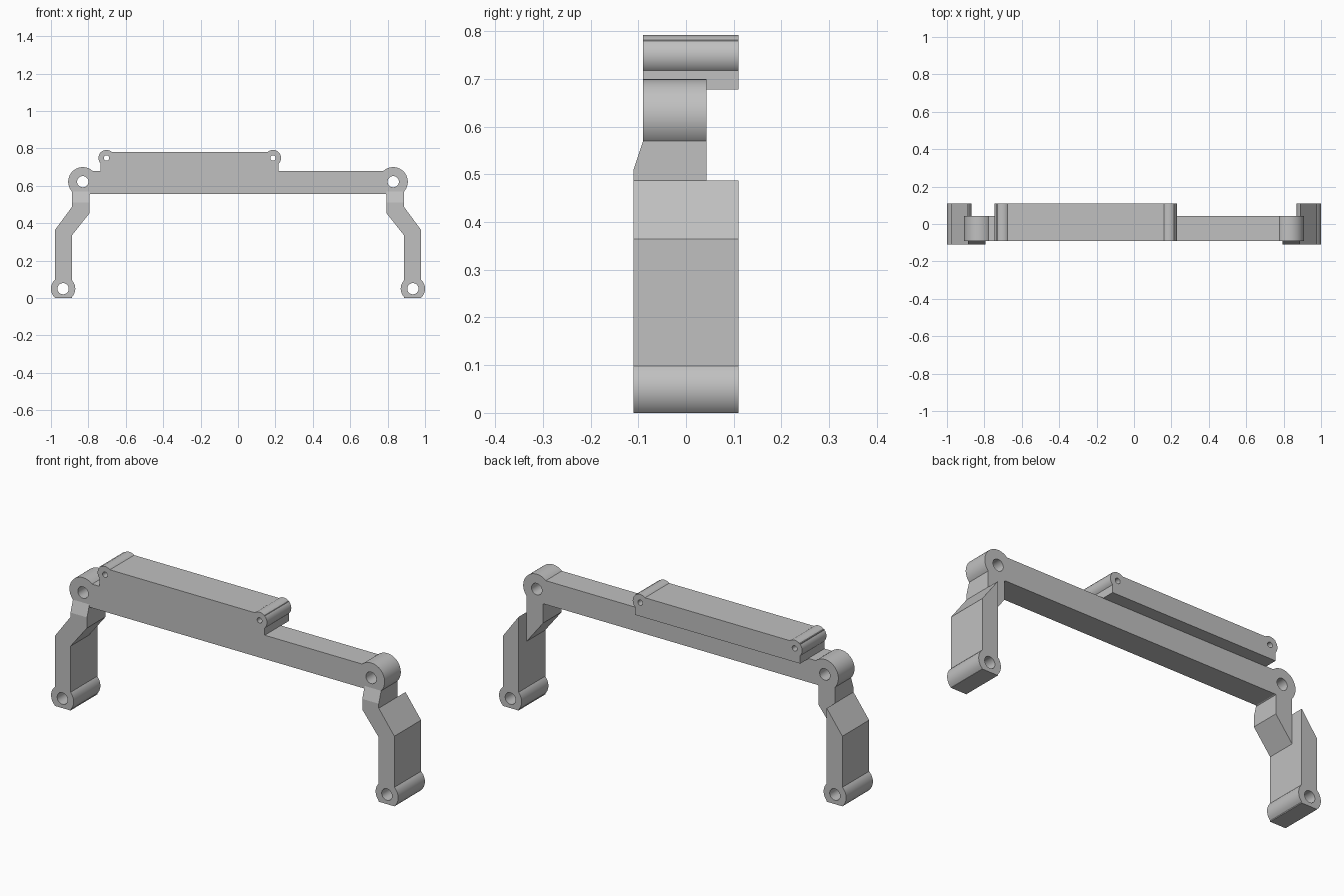
import bpy, bmesh, math

cube = bpy.data.objects.get("Cube")
if cube:
    bpy.data.objects.remove(cube, do_unlink=True)

grey = bpy.data.materials.new("mid grey")
grey.use_nodes = True
colour = (0.53, 0.53, 0.53, 1)
grey.diffuse_color = colour
grey.node_tree.nodes["Principled BSDF"].inputs["Base Color"].default_value = colour

FRONT, BACK = -0.09, 0.043      # depth of the crossbar
WIDE = 0.11                     # half depth of the legs


def prism(name, points, y0, y1, front_shift=None):
    """Extrude an (x, z) outline from y0 to y1; front_shift(z) may move front points."""
    bm = bmesh.new()
    rows = []
    for y in (y0, y1):
        rows.append([bm.verts.new((x, y + (front_shift(z) if front_shift and y == y0 else 0), z))
                     for x, z in points])
    n = len(points)
    bm.faces.new(rows[0])
    bm.faces.new(rows[1])
    for i in range(n):
        j = (i + 1) % n
        bm.faces.new((rows[0][i], rows[0][j], rows[1][j], rows[1][i]))
    bmesh.ops.recalc_face_normals(bm, faces=bm.faces[:])
    mesh = bpy.data.meshes.new(name)
    bm.to_mesh(mesh)
    bm.free()
    obj = bpy.data.objects.new(name, mesh)
    bpy.context.collection.objects.link(obj)
    mesh.materials.append(grey)
    return obj


def box(name, x0, x1, z0, z1, y0, y1, shift=None):
    return prism(name, [(x0, z0), (x1, z0), (x1, z1), (x0, z1)], y0, y1, shift)


def disc(name, x, z, r, y0, y1, floor=-1, sides=48):
    turn = [math.tau * (i + 0.5) / sides for i in range(sides)]
    return prism(name, [(x + r * math.cos(a), max(floor, z + r * math.sin(a))) for a in turn], y0, y1)


def combine(base, other, operation):
    mod = base.modifiers.new(operation, "BOOLEAN")
    mod.operation, mod.object, mod.solver = operation, other, "EXACT"
    bpy.context.view_layer.objects.active = base
    bpy.ops.object.modifier_apply(modifier=mod.name)
    bpy.data.objects.remove(other, do_unlink=True)


def add_eyelet(base, x, z, radius, hole, y0, y1, floor=-1):
    combine(base, disc("boss", x, z, radius, y0, y1, floor), "UNION")
    combine(base, disc("hole_cutter", x, z, hole, -0.2, 0.2), "DIFFERENCE")


# Crossbar with a large eyelet at each end
crossbar = box("crossbar", -0.83, 0.83, 0.556, 0.68, FRONT, BACK)
for s in (-1, 1):
    add_eyelet(crossbar, s * 0.83, 0.622, 0.078, 0.03, FRONT, BACK)

# Raised mount, offset to one side, with two small eyelets
mount = box("raised_mount", -0.735, 0.217, 0.678, 0.782, FRONT, WIDE)
for x in (-0.703, 0.187):
    add_eyelet(mount, x, 0.749, 0.043, 0.014, FRONT, WIDE)

parts = [crossbar, mount]
for s, side in ((-1, "right"), (1, "left")):
    # Lower leg with a sloping top and an eyelet cut flat at the foot
    outline = [(0.888, 0), (0.978, 0), (0.978, 0.365), (0.888, 0.487)]
    leg = prism(side + "_leg", [(s * x, z) for x, z in outline], -WIDE, WIDE)
    add_eyelet(leg, s * 0.935, 0.05, 0.065, 0.03, -WIDE, WIDE, floor=0)

    # Knee that steps inward to the crossbar
    outline = [(0.793, 0.455), (0.888, 0.335), (0.888, 0.51), (0.793, 0.51)]
    knee = prism(side + "_knee", [(s * x, z) for x, z in outline], -WIDE, BACK)

    # Neck whose front slopes back to the crossbar face
    neck = box(side + "_neck", s * 0.793, s * 0.888, 0.51, 0.57, -WIDE, BACK,
               lambda z: 0.02 if z > 0.55 else 0)
    parts += [leg, knee, neck]

# Smooth the round surfaces and keep the edges sharp
bpy.ops.object.select_all(action="DESELECT")
for obj in parts:
    obj.select_set(True)
bpy.context.view_layer.objects.active = crossbar
bpy.ops.object.shade_smooth_by_angle(angle=math.radians(20))
